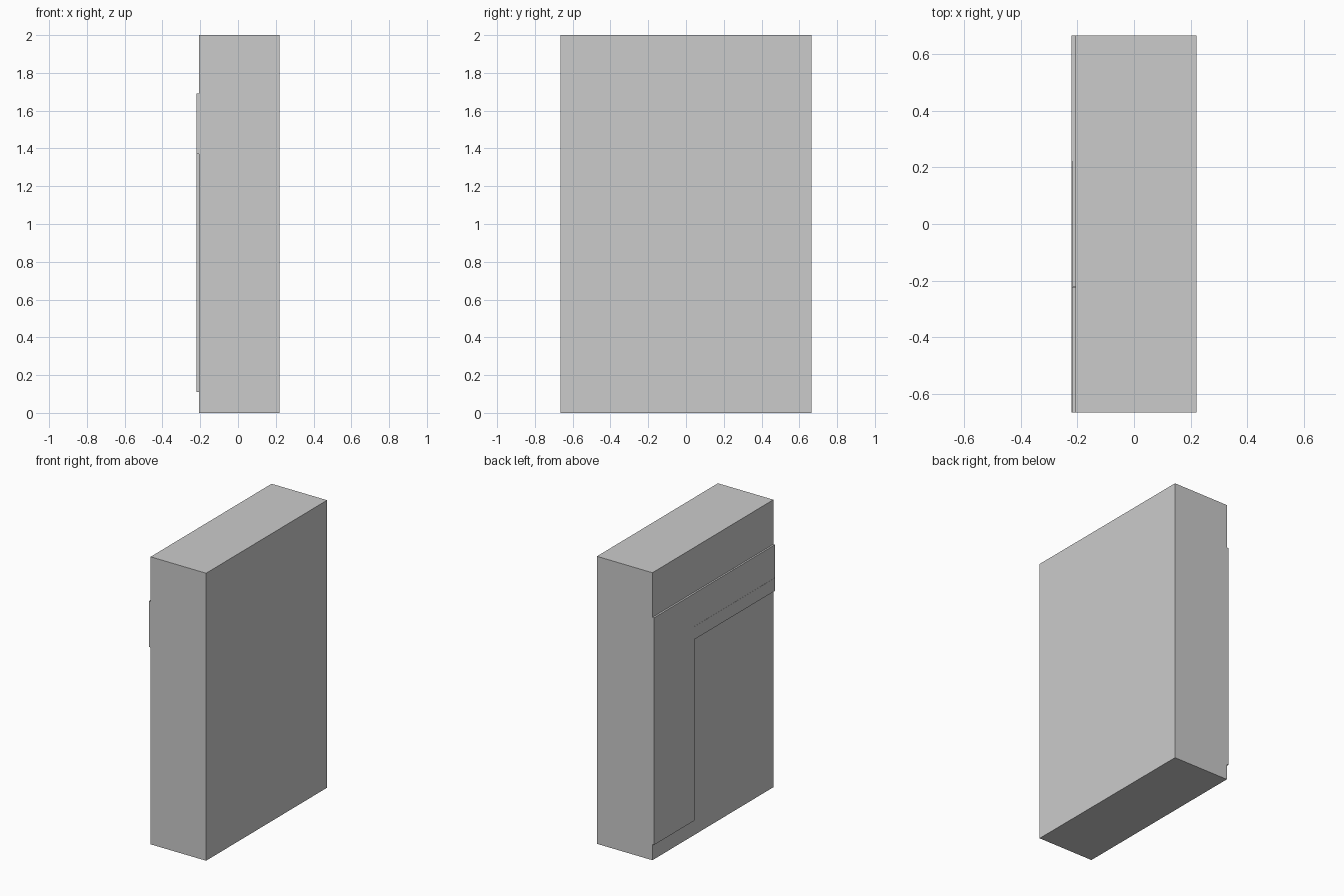
import bpy, bmesh

if "Cube" in bpy.data.objects:
    bpy.data.objects.remove(bpy.data.objects["Cube"])

W = 0.665          # half width along y
THIRD = W / 3      # boundary of the panel columns
FACE = -0.207      # x of the main body's panel-side face


def prism(name, profile, x0, x1):
    """Extrude a (y, z) outline from x0 to x1."""
    bm = bmesh.new()
    face = bm.faces.new([bm.verts.new((x0, y, z)) for y, z in profile])
    ext = bmesh.ops.extrude_face_region(bm, geom=[face])
    verts = [g for g in ext["geom"] if isinstance(g, bmesh.types.BMVert)]
    bmesh.ops.translate(bm, verts=verts, vec=(x1 - x0, 0, 0))
    bmesh.ops.recalc_face_normals(bm, faces=bm.faces)
    mesh = bpy.data.meshes.new(name)
    bm.to_mesh(mesh)
    bm.free()
    obj = bpy.data.objects.new(name, mesh)
    bpy.context.collection.objects.link(obj)
    return obj


def rect(y0, y1, z0, z1):
    return [(y0, z0), (y1, z0), (y1, z1), (y0, z1)]


# Main slab and its thin back layer
prism("main_body", rect(-W, W, 0, 2), FACE, 0.207)
prism("back_layer", rect(-W, W, 0, 2), 0.207, 0.22)

# L-shaped raised panel: tall column plus a lower strip
prism("raised_column_panel",
      [(W, 0.11), (W, 1.69), (THIRD, 1.69), (THIRD, 1.46),
       (-W, 1.46), (-W, 1.37), (THIRD, 1.37), (THIRD, 0.11)],
      -0.22, FACE)

# Two upper tiles, set back very slightly so their seams show
for i, y0 in enumerate((-W, -THIRD)):
    prism(f"upper_tile_{i + 1}",
          rect(y0 + (0.002 if i else 0), y0 + 2 * THIRD, 1.46, 1.69),
          -0.219, FACE)
